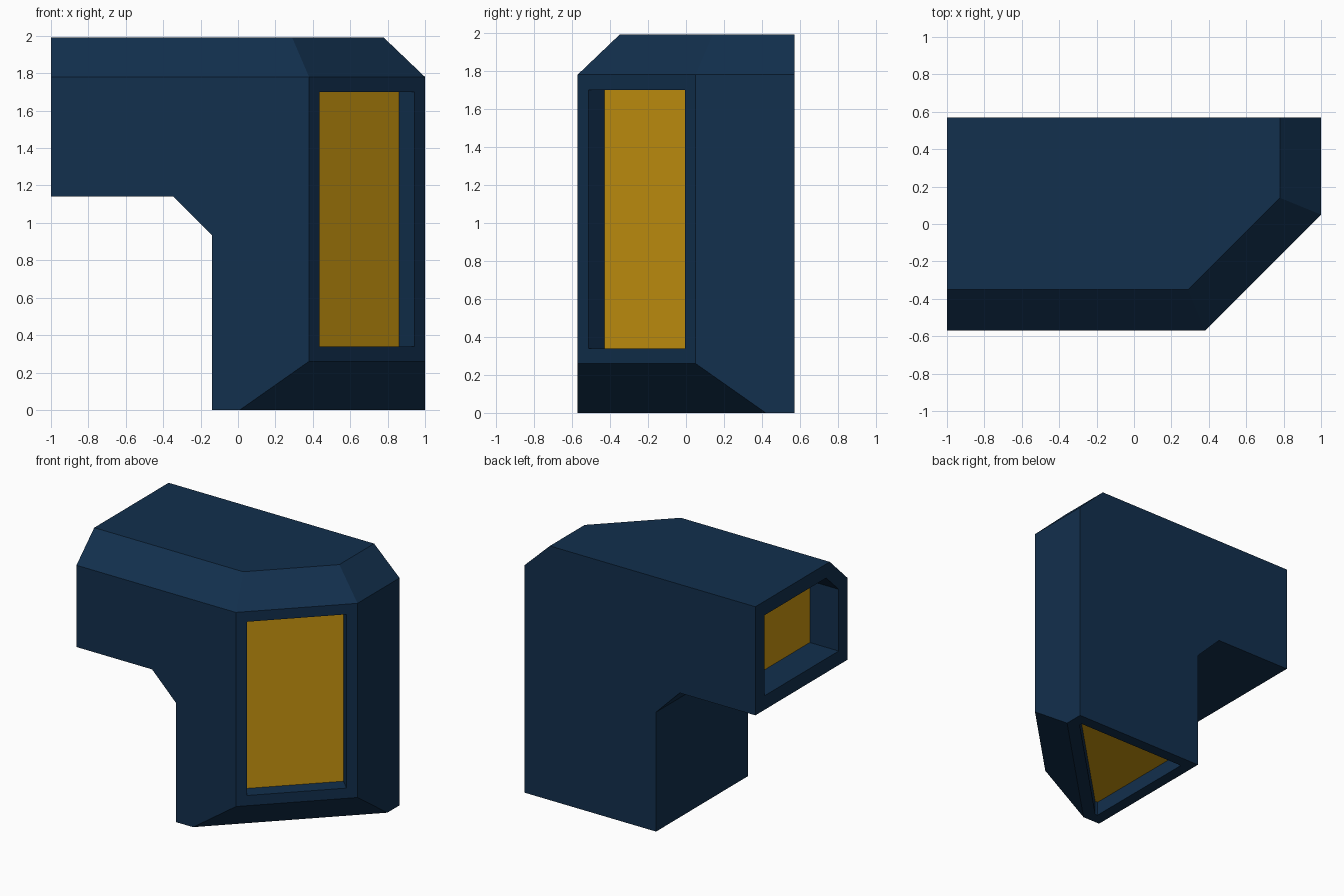
import bpy, bmesh
from mathutils import Vector

if "Cube" in bpy.data.objects:
    bpy.data.objects.remove(bpy.data.objects["Cube"])

HALF = 0.57   # half depth
TOP = 1.99


def material(name, rgb):
    m = bpy.data.materials.new(name)
    m.diffuse_color = (*rgb, 1)
    m.use_nodes = True
    m.node_tree.nodes["Principled BSDF"].inputs["Base Color"].default_value = m.diffuse_color
    return m


def add_object(name, mesh, mat):
    mesh.materials.append(mat)
    ob = bpy.data.objects.new(name, mesh)
    bpy.context.collection.objects.link(ob)
    return ob


navy = material("navy", (0.006, 0.029, 0.075))
amber = material("amber", (0.60, 0.31, 0.005))

# Elbow profile in the front plane, extruded through the depth
profile = [(-1, TOP), (-1, 1.14), (-0.345, 1.14), (-0.14, 0.935),
           (-0.14, 0), (1, 0), (1, TOP)]
bm = bmesh.new()
base = bm.faces.new([bm.verts.new((x, -HALF, z)) for x, z in profile])
ext = bmesh.ops.extrude_face_region(bm, geom=[base])
bmesh.ops.translate(bm, vec=(0, 2 * HALF, 0),
                    verts=[v for v in ext["geom"] if isinstance(v, bmesh.types.BMVert)])
bmesh.ops.recalc_face_normals(bm, faces=bm.faces)


def slice_off(a, b, c):
    """Cut away everything outside the plane through three points."""
    a, b, c = Vector(a), Vector(b), Vector(c)
    n = (b - a).cross(c - a).normalized()
    if n.dot(Vector((0.2, 0.3, 1.3)) - a) > 0:
        n = -n
    bmesh.ops.bisect_plane(bm, geom=bm.verts[:] + bm.edges[:] + bm.faces[:],
                           dist=1e-5, plane_co=a, plane_no=n, clear_outer=True)
    bmesh.ops.holes_fill(bm, edges=[e for e in bm.edges if e.is_boundary], sides=0)
    bmesh.ops.recalc_face_normals(bm, faces=bm.faces)


# Diagonal corner, its top and bottom slopes, front and right top chamfers
slice_off((0.38, -HALF, 0), (1, 0.05, 0), (1, 0.05, 1))
slice_off((0.38, -HALF, 1.78), (1, 0.05, 1.78), (0.78, 0.14, TOP))
slice_off((0.38, -HALF, 0.26), (1, 0.05, 0.26), (1, 0.42, 0))
slice_off((-1, -HALF, 1.78), (0, -HALF, 1.78), (0, -0.35, TOP))
slice_off((1, 0, 1.78), (1, 1, 1.78), (0.78, 0, TOP))


def recessed_panel(name, direction, border, depth):
    """Inset the outermost face along a direction, sink it and add a panel."""
    d = Vector(direction).normalized()
    face = max((f for f in bm.faces if f.normal.dot(d) > 0.99),
               key=lambda f: f.calc_center_median().dot(d))
    bmesh.ops.inset_individual(bm, faces=[face], thickness=border, use_even_offset=True)
    floor = bmesh.ops.extrude_discrete_faces(bm, faces=[face])["faces"][0]
    bmesh.ops.translate(bm, verts=floor.verts[:], vec=-d * depth)
    points = [v.co.copy() for v in floor.verts]
    bmesh.ops.delete(bm, geom=[floor], context="FACES_ONLY")
    bm.normal_update()
    mesh = bpy.data.meshes.new(name)
    mesh.from_pydata(points, [], [range(len(points))])
    add_object(name, mesh, amber)


recessed_panel("window_panel", (1, -1, 0), 0.08, 0.118)
recessed_panel("arm_end_panel", (-1, 0, 0), 0.11, 0.25)
recessed_panel("base_panel", (0, 0, -1), 0.09, 0.11)

# Body shell
mesh = bpy.data.meshes.new("elbow_body")
bm.to_mesh(mesh)
bm.free()
add_object("elbow_body", mesh, navy)
